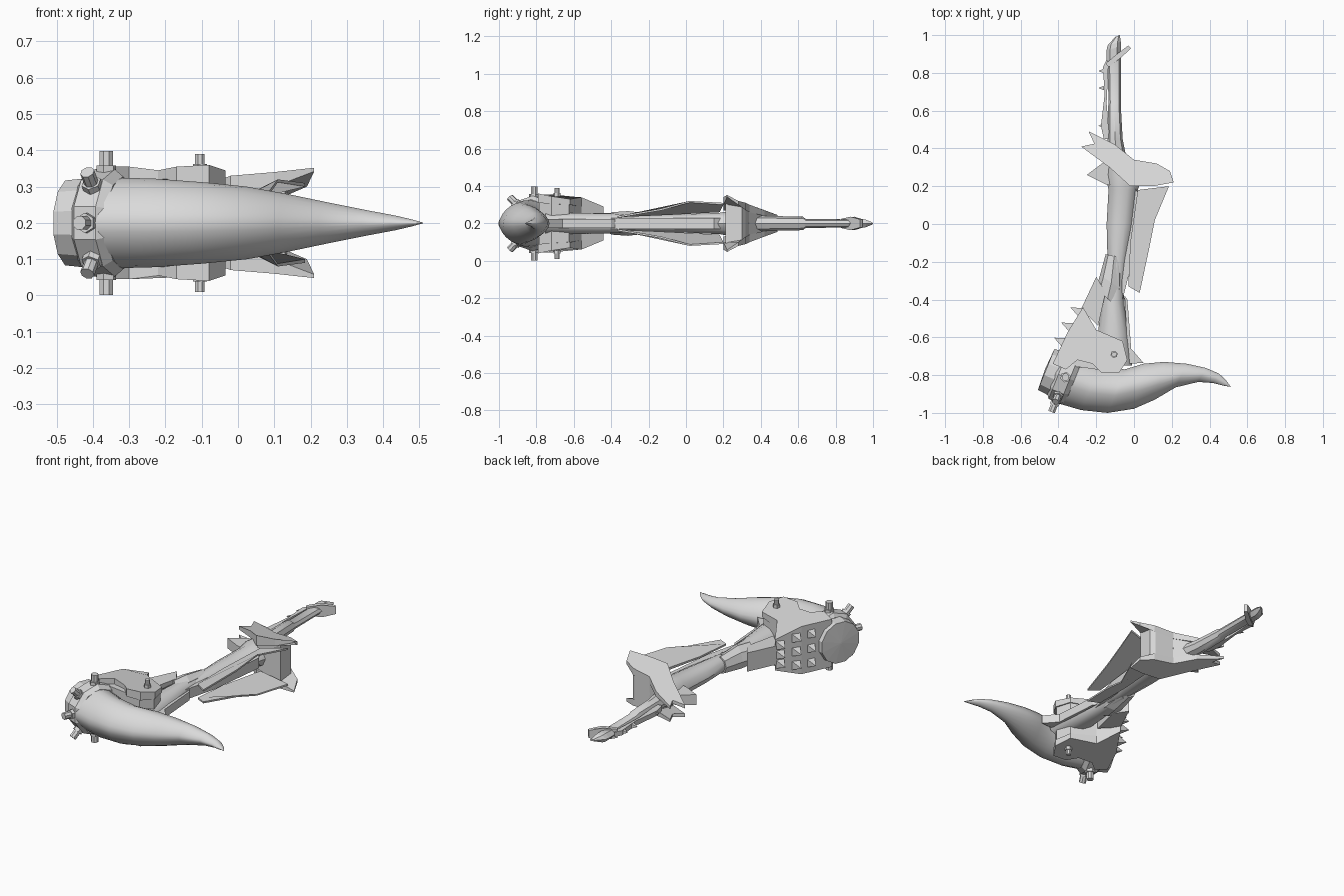
import bpy, bmesh, math
from mathutils import Vector

if "Cube" in bpy.data.objects:
    bpy.data.objects.remove(bpy.data.objects["Cube"])

Z = 0.2  # height of the symmetry plane
mat = bpy.data.materials.new("bone grey")
mat.diffuse_color = (0.7, 0.7, 0.7, 1)
mat.use_nodes = True
mat.node_tree.nodes["Principled BSDF"].inputs["Base Color"].default_value = mat.diffuse_color


def build(name, verts, faces, smooth=None):
    me = bpy.data.meshes.new(name)
    me.from_pydata([tuple(v) for v in verts], [], faces)
    bm = bmesh.new()
    bm.from_mesh(me)
    bmesh.ops.recalc_face_normals(bm, faces=bm.faces)
    bm.to_mesh(me)
    bm.free()
    me.materials.append(mat)
    ob = bpy.data.objects.new(name, me)
    bpy.context.collection.objects.link(ob)
    if smooth:
        bpy.ops.object.select_all(action='DESELECT')
        ob.select_set(True)
        bpy.context.view_layer.objects.active = ob
        bpy.ops.object.shade_smooth_by_angle(angle=math.radians(smooth))
    return ob


def skin(name, rings, smooth=None):
    """Join rings of points into a closed tube."""
    n = len(rings[0])
    verts = [p for r in rings for p in r]
    faces = [(i * n + j, i * n + (j + 1) % n, (i + 1) * n + (j + 1) % n, (i + 1) * n + j)
             for i in range(len(rings) - 1) for j in range(n)]
    faces += [tuple(range(n)), tuple(range(len(verts) - n, len(verts)))]
    return build(name, verts, faces, smooth)


def power(v, e):
    return math.copysign(abs(v) ** (2 / e), v)


def loft(name, sections, n=8, smooth=None, e=2):
    """Sections are (x1, y1, x2, y2, half height); e below 2 gives a keeled section."""
    rings = []
    for x1, y1, x2, y2, h in sections:
        a, b = Vector((x1, y1, Z)), Vector((x2, y2, Z))
        rings.append([(a + b) / 2 + (b - a) / 2 * power(math.cos(t), e)
                      + Vector((0, 0, h * power(math.sin(t), e)))
                      for t in (2 * math.pi * k / n for k in range(n))])
    return skin(name, rings, smooth)


def slab(name, pts, side=0):
    """Outline points (x, y, low, high) measured from the symmetry plane; side flips it."""
    s = side or 1
    return skin(name, [[(x, y, Z + s * lo) for x, y, lo, hi in pts],
                       [(x, y, Z + s * hi) for x, y, lo, hi in pts]])


def block(name, pts):
    """Outline points (x, y, half height), symmetric about the plane."""
    return slab(name, [(x, y, -h, h) for x, y, h in pts])


def flat(name, pts, h):
    return block(name, [(x, y, h) for x, y in pts])


def drum(name, base, axis, steps, n=8, smooth=None):
    """Turned part: steps are (distance along axis, radius)."""
    axis = Vector(axis).normalized()
    u = axis.orthogonal().normalized() if abs(axis.z) > .9 else axis.cross(Vector((0, 0, 1))).normalized()
    v = axis.cross(u)
    return skin(name, [[Vector(base) + axis * d + (u * math.cos(t) + v * math.sin(t)) * r
                        for t in (2 * math.pi * (k + .5) / n for k in range(n))]
                       for d, r in steps], smooth)


# Curved horn with a soft keel along its inner and outer curve
loft("horn", [(-.28, -.70, -.40, -.95, .125), (-.18, -.75, -.28, -.985, .122),
              (-.05, -.77, -.14, -1.0, .112), (.05, -.74, 0, -.978, .10),
              (.16, -.73, .11, -.93, .08), (.28, -.74, .22, -.865, .056),
              (.38, -.762, .34, -.836, .034), (.45, -.792, .42, -.842, .020),
              (.485, -.825, .47, -.855, .010), (.51, -.858, .51, -.862, .001)], 24, 40, 1.7)

# Collar at the horn base: cap drum and bolted band
axis = Vector((.93, -.375, 0)).normalized()
cap = Vector((-.465, -.77, Z))
drum("collar", cap, axis, [(-.006, .005), (0, .121), (.09, .130)], 12)
drum("collar_band", cap, axis, [(.055, .125), (.07, .147), (.135, .148), (.16, .128)], 10)
mid = cap + axis * .11
side = Vector((-.375, -.93, 0))


def bolt(name, base, d, r, length, nut):
    drum(name + "_nut", base, d, [(-.03, r * 1.4), (nut, r * 1.4)], 6)
    drum(name, base, d, [(0, r), (length, r)], 8)


for i, deg in enumerate((-90, -45, 0, 45, 90)):
    t = math.radians(deg)
    d = side * math.cos(t) + Vector((0, 0, math.sin(t)))
    bolt("collar_bolt_%d" % i, mid + d * .14, d, .02, .058, .018)

# Bracket: solid body clad with paired cheek plates, bolts and spikes
cheek = [(-.43, -.74, .10, .14), (-.35, -.57, .09, .14), (-.27, -.44, .05, .09),
         (-.2, -.56, .09, .14), (-.06, -.62, .10, .13), (-.035, -.72, .105, .145),
         (-.08, -.79, .11, .16), (-.17, -.79, .11, .155), (-.22, -.74, .11, .145),
         (-.30, -.72, .11, .155), (-.36, -.77, .11, .155)]
for s, label in ((1, "upper"), (-1, "lower")):
    slab(label + "_cheek_plate", cheek, s)
    bolt(label + "_cheek_bolt", (-.105, -.69, Z + s * .14), (0, 0, s), .014, .05, .022)
block("bracket_body", [(-.43, -.74, .125), (-.35, -.57, .125), (-.27, -.44, .08),
                       (-.2, -.56, .125), (-.065, -.625, .115), (-.042, -.72, .125),
                       (-.09, -.785, .12), (-.27, -.76, .12)])
out = Vector((-.9, .43, 0))
for i, (x, y, h) in enumerate(((-.375, -.625, .085), (-.337, -.545, .08), (-.288, -.465, .055))):
    for j in (-1, 0, 1):
        drum("spike_%d_%d" % (i, j + 1), (x, y, Z + h * j), out, [(-.01, .038), (.052, .001)], 4)

# Shaft: lower grip, sleeve, main shaft and back strip
loft("lower_shaft", [(-.19, -.75, -.01, -.75, .06), (-.19, -.57, -.02, -.65, .06),
                     (-.165, -.36, -.05, -.43, .055), (-.14, -.2, -.06, -.2, .05)], 10, 40)
flat("shaft_sleeve", [(-.28, -.45), (-.20, -.28), (-.15, -.36), (-.19, -.54)], .055)
loft("sleeve_wrap", [(-.20, -.34, -.08, -.45, .06), (-.18, -.27, -.06, -.35, .066),
                     (-.15, -.16, -.06, -.18, .05)], 8)
flat("shaft_strip", [(-.05, -.38), (-.035, -.40), (-.015, -.66), (.05, -.735), (-.03, -.74)], .025)
loft("main_shaft", [(-.12, -.45, -.06, -.44, .035), (-.14, -.2, -.035, -.2, .045),
                    (-.145, 0, 0, 0, .052), (-.135, .18, .02, .18, .06),
                    (-.15, .26, .05, .26, .075), (-.14, .36, 0, .34, .06)], 10, 40)
flat("shaft_ridge", [(-.07, -.44), (-.01, -.2), (.03, .15), (0, .2), (-.08, -.3)], .03)
flat("guard_spur", [(-.25, .26), (-.17, .32), (-.1, .34), (-.1, .2), (-.15, .21)], .03)

# Swept wings and guard shells on both faces
for s, label in ((1, "upper"), (-1, "lower")):
    slab(label + "_wing", [(.03, -.365, .03, .04), (-.03, -.33, .035, .045), (-.02, -.1, .045, .055),
                           (.02, .18, .06, .075), (.185, .20, .10, .11), (.11, .02, .112, .12),
                           (.08, -.13, .07, .08)], s)
    slab(label + "_guard", [(.21, .22, .142, .152), (.19, .28, .10, .12), (.12, .32, .07, .11),
                            (.0, .34, .06, .10), (-.10, .42, .04, .07), (-.24, .49, .03, .045),
                            (-.21, .425, .03, .05), (-.28, .41, .015, .035), (-.13, .30, .05, .09),
                            (-.02, .20, .07, .13), (.10, .20, .10, .14)], s)
block("guard_core", [(.13, .21, .11), (.135, .30, .09), (.11, .318, .095), (0, .338, .085),
                     (-.1, .41, .05), (-.13, .31, .06), (-.02, .21, .10)])

# Thin tail rod with slanted tip, tall cross spur and side rail
loft("tail_rod", [(-.14, .30, -.03, .30, .045), (-.14, .45, -.06, .45, .04),
                  (-.137, .62, -.07, .63, .036), (-.135, .64, -.07, .64, .024),
                  (-.14, .87, -.07, .87, .022)], 8, 40)
loft("tail_cap", [(-.145, .85, -.07, .87, .024), (-.145, .92, -.07, .94, .028),
                  (-.14, .945, -.07, .965, .024), (-.10, .99, -.075, 1.0, .006)], 6)
block("cross_spur", [(-.15, .85, .025), (-.09, .90, .036), (-.03, .945, .022), (-.015, .93, .022),
                     (-.07, .88, .036), (-.135, .83, .025)])
flat("side_rail", [(-.145, .87), (-.165, .83), (-.155, .69), (-.175, .52), (-.16, .45),
                   (-.13, .45), (-.145, .64), (-.135, .85)], .014)
for y in (.81, .72, .52):
    drum("rail_spike", (-.158, y, Z), (-1, 0, 0), [(0, .018), (.03, .001)], 4)
